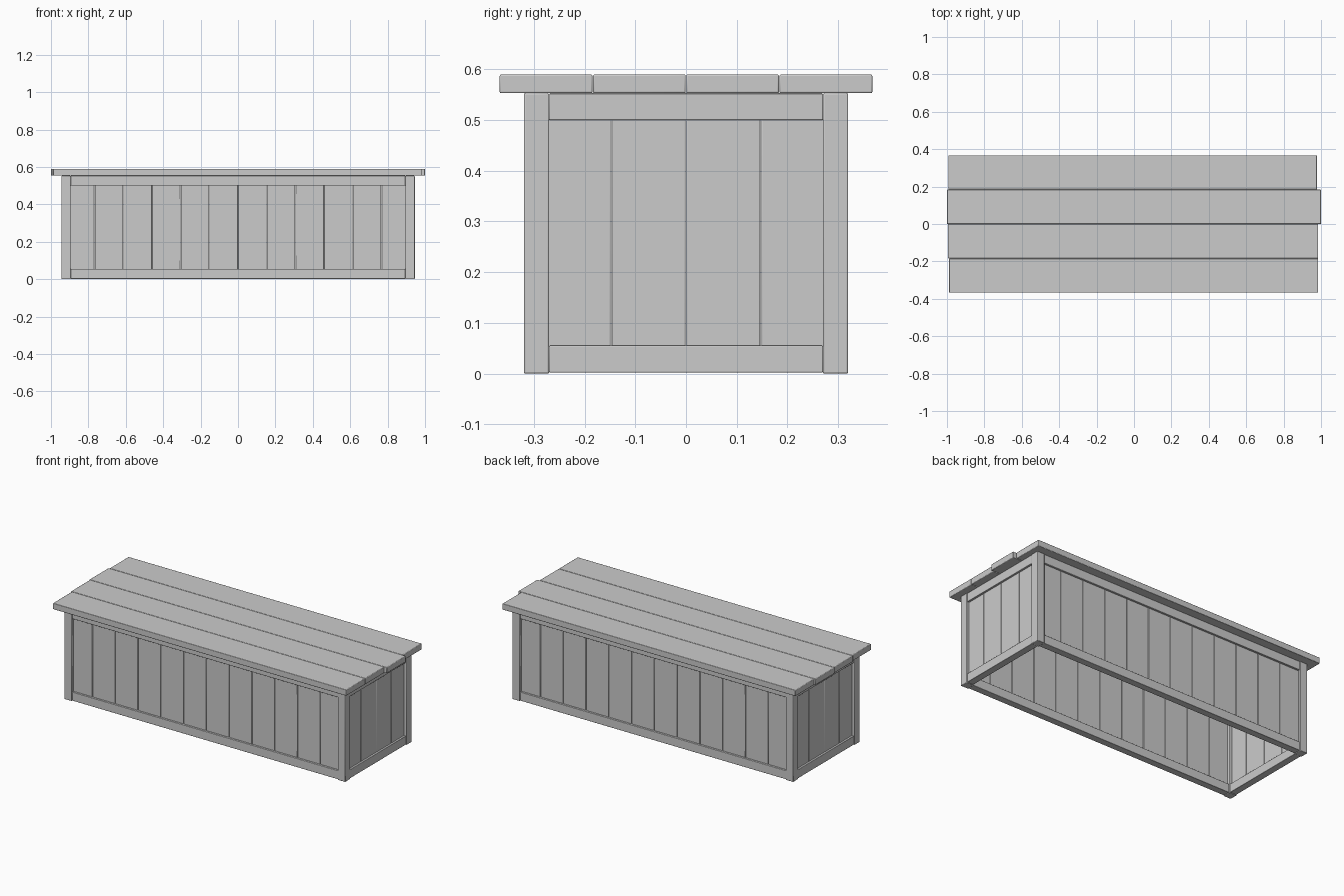
import bpy

if "Cube" in bpy.data.objects:
    bpy.data.objects.remove(bpy.data.objects["Cube"])


def box(name, x, y, z, bevel=0.003):
    """Box from (min, max) ranges on each axis, with eased edges."""
    bpy.ops.mesh.primitive_cube_add(
        size=1, location=[(a + b) / 2 for a, b in (x, y, z)])
    ob = bpy.context.object
    ob.name = name
    ob.scale = [b - a for a, b in (x, y, z)]
    bpy.ops.object.transform_apply(location=False, rotation=False, scale=True)
    mod = ob.modifiers.new("eased_edges", 'BEVEL')
    mod.width = bevel
    mod.segments = 2
    bpy.ops.object.shade_smooth_by_angle()
    return ob


def around(c, half):
    return (c - half, c + half)


POST_X, POST_Y, TOP = 0.92, 0.295, 0.553   # post centres and frame height
HALF_POST, HALF_RAIL, HALF_SLAT = 0.025, 0.021, 0.009
RAILS = {"bottom": (0.002, 0.055), "top": (0.5, TOP)}

# Corner posts
for sx, xn in ((-1, "left"), (1, "right")):
    for sy, yn in ((-1, "front"), (1, "back")):
        box(f"{yn}_{xn}_post", around(sx * POST_X, HALF_POST),
            around(sy * POST_Y, HALF_POST), (0, TOP))

# Long walls: rails and twelve upright slats, front and back
pitch = 2 * POST_X / 12
for s, side in ((-1, "front"), (1, "back")):
    for level, z in RAILS.items():
        box(f"{side}_{level}_rail", (-POST_X + HALF_POST, POST_X - HALF_POST),
            around(s * POST_Y, HALF_RAIL), z, 0.002)
    for i in range(12):
        box(f"{side}_slat_{i + 1}",
            around(-POST_X + (i + 0.5) * pitch, pitch / 2 - 0.001),
            around(s * POST_Y, HALF_SLAT), (0.03, 0.525), 0.002)

# Short walls: rails and four upright slats, left and right
pitch = 2 * POST_Y / 4
for s, side in ((-1, "left"), (1, "right")):
    for level, z in RAILS.items():
        box(f"{side}_{level}_rail", around(s * POST_X, HALF_RAIL),
            (-POST_Y + HALF_POST, POST_Y - HALF_POST), z, 0.002)
    for i in range(4):
        box(f"{side}_slat_{i + 1}", around(s * POST_X, HALF_SLAT),
            around(-POST_Y + (i + 0.5) * pitch, pitch / 2 - 0.001),
            (0.03, 0.525), 0.002)

# Lid planks with slightly uneven ends, front to back
ends = [(-0.988, 0.985), (-0.995, 0.985), (-1.0, 1.0), (-0.993, 0.978)]
for i, x in enumerate(ends):
    box(f"lid_plank_{i + 1}", x, around(-0.276 + 0.184 * i, 0.0915),
        (TOP, 0.59))
